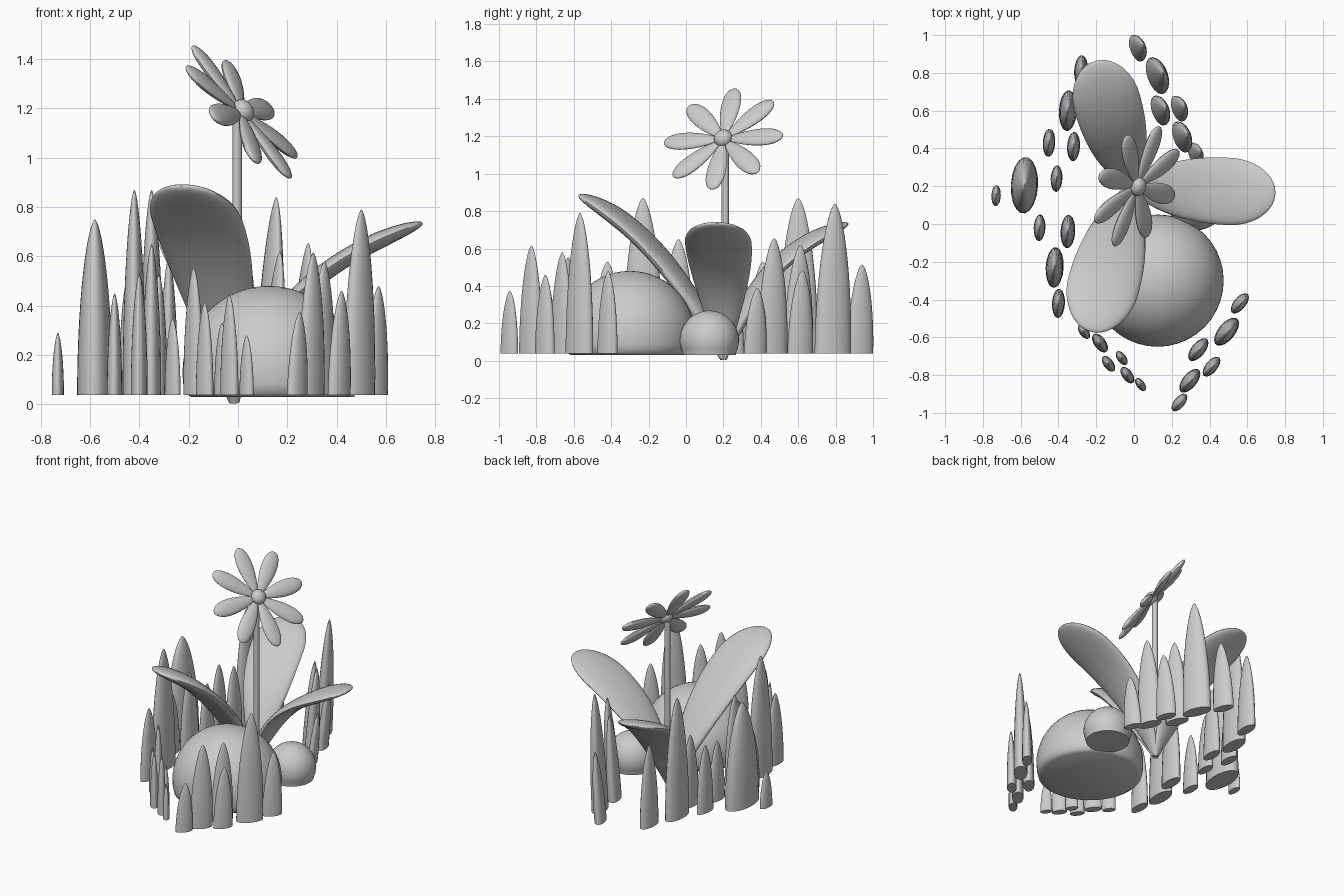
import bpy, bmesh
from math import sin, cos, pi, sqrt, radians, asin
from mathutils import Vector, Matrix

if "Cube" in bpy.data.objects:
    bpy.data.objects.remove(bpy.data.objects["Cube"])

X, Y, Z = Vector((1, 0, 0)), Vector((0, 1, 0)), Vector((0, 0, 1))


def loft(name, rings):
    """Skin a list of closed rings; end rings are capped."""
    bm = bmesh.new()
    vs = [[bm.verts.new(p) for p in r] for r in rings]
    n = len(rings[0])
    for a, b in zip(vs, vs[1:]):
        for i in range(n):
            j = (i + 1) % n
            bm.faces.new((a[i], a[j], b[j], b[i]))
    bm.faces.new(vs[0][::-1])
    bm.faces.new(vs[-1])
    bmesh.ops.remove_doubles(bm, verts=bm.verts, dist=1e-5)
    bmesh.ops.recalc_face_normals(bm, faces=bm.faces)
    me = bpy.data.meshes.new(name)
    bm.to_mesh(me)
    bm.free()
    ob = bpy.data.objects.new(name, me)
    bpy.context.collection.objects.link(ob)
    bpy.context.view_layer.objects.active = ob
    ob.select_set(True)
    bpy.ops.object.shade_smooth_by_angle(angle=radians(50))
    ob.select_set(False)


def ellipse(c, u, v, n=20):
    return [c + u * cos(2 * pi * i / n) + v * sin(2 * pi * i / n) for i in range(n)]


# Rocks: spheres cut flat near the ground with a soft bottom rim
def rock(name, x, y, r, zc):
    a0 = -asin((zc - 0.045) / r)
    rings = [ellipse(Vector((x, y, 0.03)), X * r * 0.9, Y * r * 0.9, 40)]
    for k in range(17):
        a = a0 + (pi / 2 - a0) * k / 16
        q = max(r * cos(a), 1e-4)
        rings.append(ellipse(Vector((x, y, zc + r * sin(a))), X * q, Y * q, 40))
    loft(name, rings)


rock("large_rock", 0.125, -0.30, 0.35, 0.13)
rock("small_rock", 0.33, 0.125, 0.158, 0.11)

# Flower stem
loft("stem", [ellipse(Vector((-0.003, 0.21, z)), X * 0.019, Y * 0.019, 16) for z in (0.05, 1.17)])

# Flower head: eight petals in a tilted plane around a button
centre = Vector((0.015, 0.2, 1.185))
normal = Vector((1, -0.42, 0.83)).normalized()
up = Vector((-0.2, 0.06, 0.27))
up = (up - normal * up.dot(normal)).normalized()
for k in range(8):
    d = Matrix.Rotation(k * pi / 4, 3, normal) @ up
    side = normal.cross(d)
    rings = []
    for i in range(17):
        a = pi * i / 16
        t = (1 - cos(a)) / 2
        w = max(sin(a), 1e-4) * (0.6 + 0.55 * t)
        rings.append(ellipse(centre + d * (0.025 + 0.315 * t), side * 0.06 * w, normal * 0.024 * w, 16))
    loft("petal_%d" % (k + 1), rings)
rings = []
for i in range(13):
    a = pi * i / 12
    q = max(sin(a), 1e-4) * 0.05
    rings.append(ellipse(centre + normal * (0.008 - 0.04 * cos(a)), up * q, normal.cross(up) * q))
loft("flower_button", rings)


# Leaves: broad blades rising from one root, each along a cubic arc (reach, height)
def leaf(name, direction, width, thick, arc):
    d = Vector((*direction, 0)).normalized()
    side = Z.cross(d)
    p0, p1, p2, p3 = (Vector(p) for p in ((0, 0.01), *arc))
    curve = []
    for i in range(49):
        t = i / 48
        t = 1 - (1 - t) ** 1.4
        u = 1 - t
        curve.append(p0 * u ** 3 + p1 * 3 * u * u * t + p2 * 3 * u * t * t + p3 * t ** 3)
    length = [0]
    for a, b in zip(curve, curve[1:]):
        length.append(length[-1] + (b - a).length)
    rings = []
    for i, p in enumerate(curve):
        s = length[i] / length[-1]
        tan = (curve[min(i + 1, 48)] - curve[max(i - 1, 0)]).normalized()
        nrm = d * -tan.y + Z * tan.x
        tip = sqrt(max(1 - max(0, (s - 0.76) / 0.24) ** 2, 1e-6))
        w = width * (0.12 + 0.88 * sin(min(s / 0.75, 1) * pi / 2)) * tip
        h = thick * min(1, 0.4 + s * 3) * tip
        rings.append(ellipse(Vector((-0.015, 0.2, 0)) + d * p.x + Z * p.y, side * w, nrm * h, 24))
    loft(name, rings)


leaf("right_leaf", (0.75, -0.04), 0.178, 0.036, ((0.14, 0.42), (0.4, 0.61), (0.765, 0.735)))
leaf("front_leaf", (-0.21, -0.75), 0.19, 0.043, ((0.15, 0.33), (0.42, 0.73), (0.8, 0.885)))
leaf("back_leaf", (-0.19, 0.66), 0.178, 0.036, ((0.14, 0.38), (0.31, 0.6), (0.69, 0.735)))


# Grass: tapered oval spikes; taller ones are wider, turn is clockwise from +y
def grass(name, x, y, top, size, slim, turn, lean):
    b = (0.03 + 0.09 * top) * size
    t = radians(turn)
    v = Vector((sin(t), cos(t), 0)) * b
    u = Vector((cos(t), -sin(t), 0)) * b * slim
    rings = []
    for i in range(15):
        f = sin(pi / 2 * i / 14)
        w = max(1 - f * f, 1e-6) ** 0.62
        c = Vector((x + lean * f, y + lean * f / 3, 0.038 + (top - 0.038) * f))
        rings.append(ellipse(c, u * w, v * w, 18))
    loft(name, rings)


def clump(name, size, slim, turn, lean, spots):
    for i, (x, y, top) in enumerate(spots):
        grass("%s_%d" % (name, i + 1), x, y, top, size, slim, turn, lean)


grass("wide_left_grass", -.58, .205, .75, 1.54, .48, 3, 0)
clump("left_grass", 1, .44, 3, 0, [
    (-.73, .15, .29), (-.45, .43, .5), (-.35, .6, .87), (-.5, -.02, .45),
    (-.42, -.23, .87), (-.41, .24, .45), (-.35, -.04, .65), (-.32, .41, .53),
    (-.28, .81, .6), (-.4, -.42, .53)])
clump("front_grass", .72, .54, -36, 0, [
    (-.265, -.57, .35), (-.18, -.63, .555), (-.135, -.74, .415), (-.065, -.71, .33),
    (-.035, -.8, .445), (.035, -.85, .28)])
clump("right_grass", .88, .5, 39, .01, [
    (.24, -.945, .375), (.295, -.83, .615), (.41, -.755, .46), (.34, -.665, .58),
    (.49, -.57, .79), (.56, -.42, .48)])
clump("back_grass", .97, .48, -20, .035, [
    (.015, .93, .515), (.12, .785, .84), (.135, .6, .62), (.235, .61, .485),
    (.25, .46, .655), (.32, .37, .39)])
